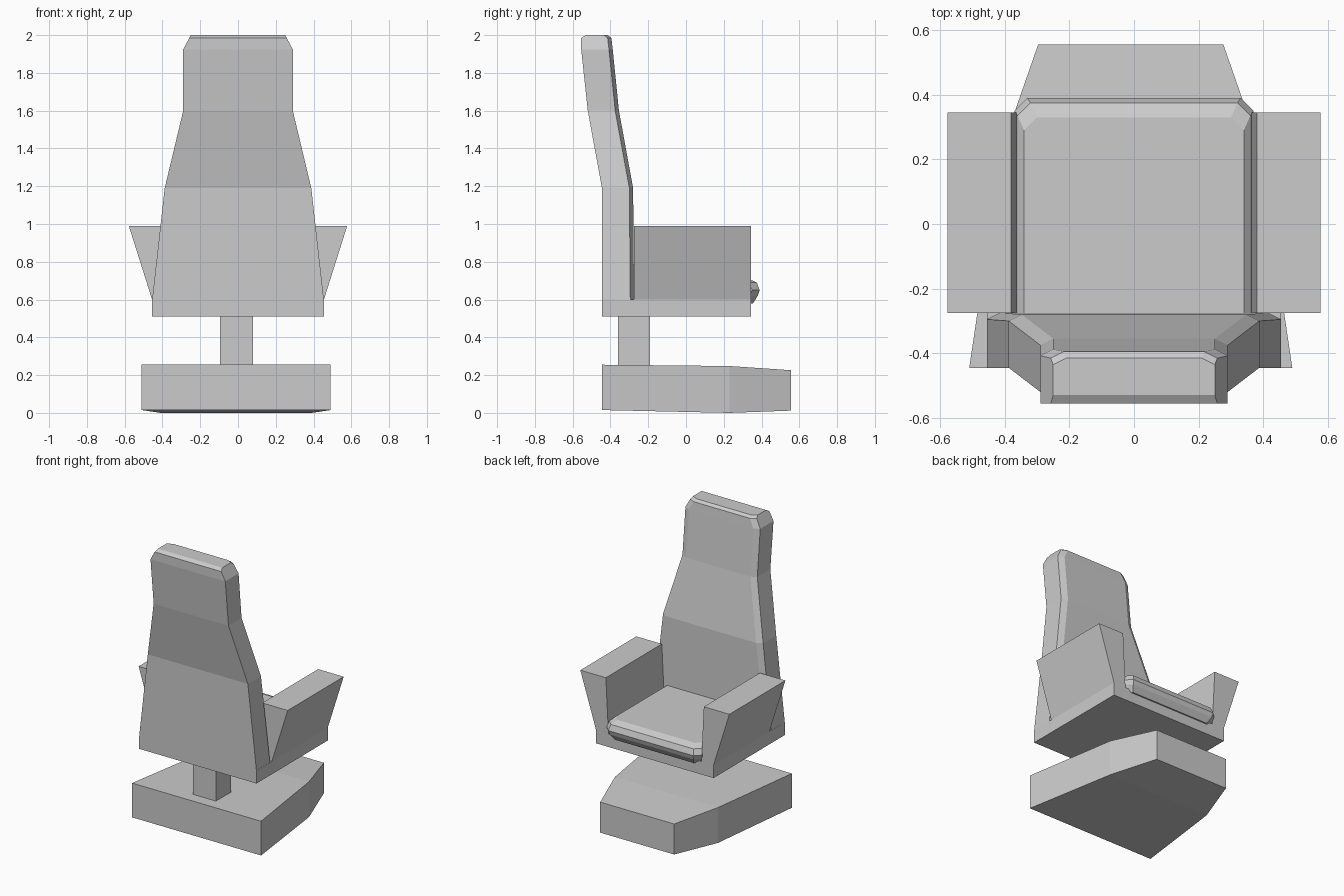
import bpy

if "Cube" in bpy.data.objects:
    bpy.data.objects.remove(bpy.data.objects["Cube"])


def loft(name, rings):
    """Skin equal-length closed rings and cap both ends."""
    n = len(rings[0])
    verts = [p for r in rings for p in r]
    faces = [list(range(n))[::-1], [(len(rings) - 1) * n + i for i in range(n)]]
    for k in range(len(rings) - 1):
        for i in range(n):
            j = (i + 1) % n
            faces.append([k * n + i, k * n + j, (k + 1) * n + j, (k + 1) * n + i])
    me = bpy.data.meshes.new(name)
    me.from_pydata(verts, [], faces)
    ob = bpy.data.objects.new(name, me)
    bpy.context.collection.objects.link(ob)
    bpy.context.view_layer.objects.active = ob
    bpy.ops.object.mode_set(mode='EDIT')
    bpy.ops.mesh.select_all(action='SELECT')
    bpy.ops.mesh.normals_make_consistent(inside=False)
    bpy.ops.object.mode_set(mode='OBJECT')
    return ob


def box(name, x0, x1, y0, y1, z0, z1):
    ring = [(x0, y0), (x1, y0), (x1, y1), (x0, y1)]
    return loft(name, [[(x, y, z) for x, y in ring] for z in (z0, z1)])


# Tapered floor base: y, half width, bottom z, top z
base = [(-0.445, 0.50, 0.015, 0.255), (0.23, 0.40, 0.0, 0.248), (0.555, 0.287, 0.012, 0.226)]
cx = -0.01
loft("base", [[(cx - w, y, b), (cx + w, y, b), (cx + w, y, t), (cx - w, y, t)]
              for y, w, b, t in base])

# Pedestal post and seat slab
box("post", -0.095, 0.08, -0.36, -0.19, 0.24, 0.52)
box("seat_base", -0.455, 0.455, -0.445, 0.345, 0.51, 0.60)

# Flared armrests
arm = [(0.36, 0.595), (0.455, 0.60), (0.578, 0.99), (0.38, 0.99)]
for side, s in (("left", -1), ("right", 1)):
    loft("armrest_" + side, [[(s * x, y, z) for x, z in arm] for y in (-0.275, 0.345)])

# Seat cushion: z, half width, front y
cushion = [(0.58, 0.345, 0.355), (0.62, 0.365, 0.38), (0.65, 0.37, 0.39),
           (0.69, 0.36, 0.375), (0.71, 0.34, 0.33)]
c = 0.04
loft("seat_cushion", [[(-w, -0.29, z), (w, -0.29, z), (w, f - c, z), (w - c, f, z),
                       (c - w, f, z), (-w, f - c, z)] for z, w, f in cushion])

# Backrest with chamfered front edges: z, half width, back y, front y
back = [(0.595, 0.455, -0.445, -0.275), (1.19, 0.388, -0.445, -0.28),
        (1.60, 0.29, -0.52, -0.355), (1.925, 0.29, -0.555, -0.388),
        (1.985, 0.258, -0.555, -0.395), (2.0, 0.25, -0.53, -0.415)]
loft("backrest", [[(-w, b, z), (w, b, z), (w, f - 0.02, z), (w - 0.04, f, z),
                   (0.04 - w, f, z), (-w, f - 0.02, z)] for z, w, b, f in back])
